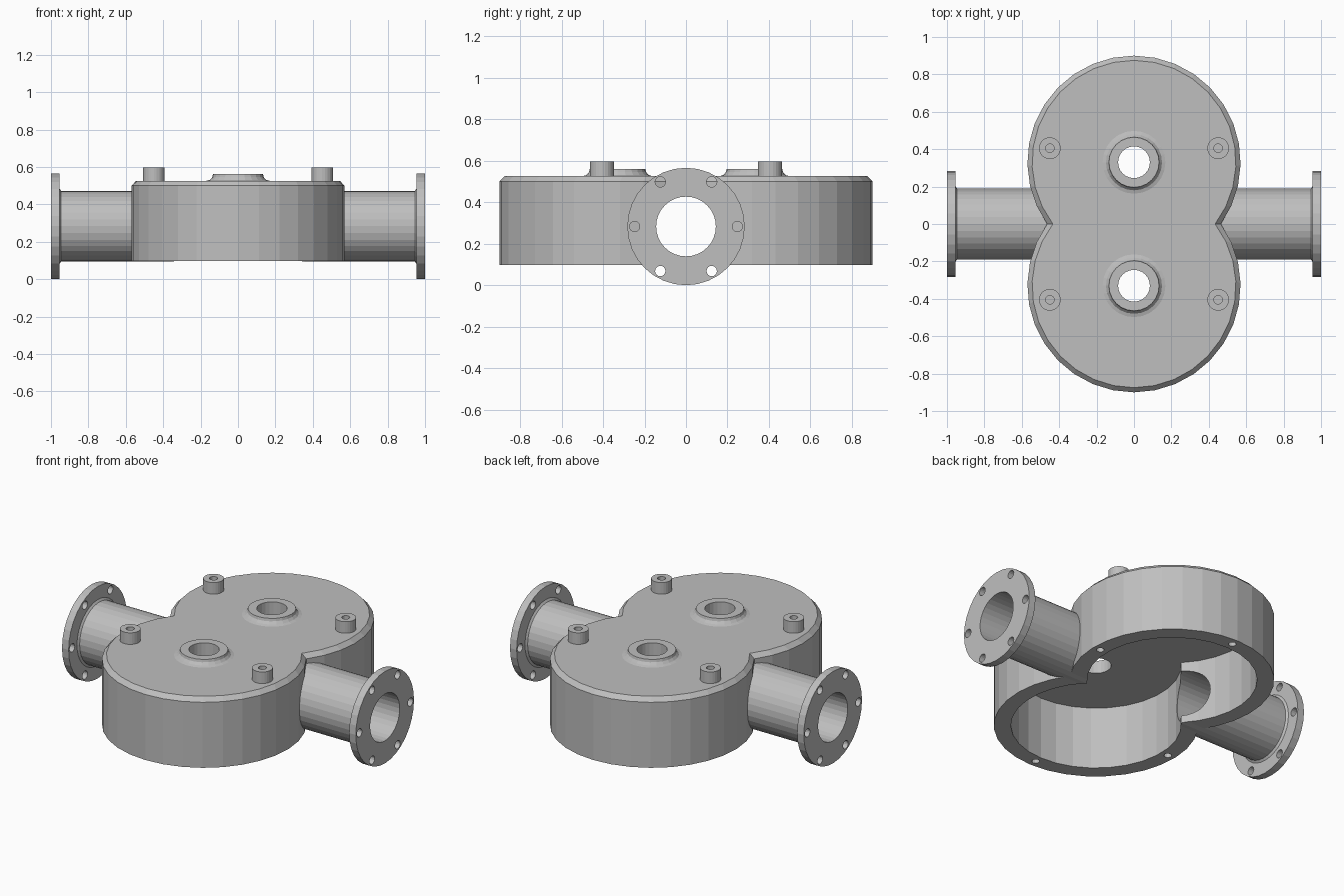
import bpy, bmesh, math
from mathutils import Matrix, Vector

default = bpy.data.objects.get("Cube")
if default:
    bpy.data.objects.remove(default, do_unlink=True)

# Single cast metal colour
metal = bpy.data.materials.new("cast_grey")
metal.use_nodes = True
metal.diffuse_color = (0.52, 0.52, 0.52, 1)
metal.node_tree.nodes["Principled BSDF"].inputs["Base Color"].default_value = (0.52, 0.52, 0.52, 1)

AXIS_Z = 0.283          # height of the port centre line
BOTTOM, TOP = 0.097, 0.526
LOBE_Y = 0.33           # offset of each lobe centre
BORE = 0.144
X_AXIS = Matrix.Rotation(math.pi / 2, 4, 'Y')


def make_object(name, bm):
    bmesh.ops.recalc_face_normals(bm, faces=bm.faces)
    mesh = bpy.data.meshes.new(name)
    bm.to_mesh(mesh)
    bm.free()
    mesh.materials.append(metal)
    ob = bpy.data.objects.new(name, mesh)
    bpy.context.scene.collection.objects.link(ob)
    return ob


def bridge(bm, lower, upper):
    n = len(lower)
    for i in range(n):
        j = (i + 1) % n
        bm.faces.new((lower[i], lower[j], upper[j], upper[i]))


def lobe_outline(radius, steps=22):
    """Two overlapping circles joined at the waist."""
    dip = math.asin(LOBE_Y / radius)
    half = []
    for i in range(steps):
        a = -dip + (math.pi + 2 * dip) * i / steps
        half.append(Vector((radius * math.cos(a), LOBE_Y + radius * math.sin(a), 0)))
    return half + [-p for p in half]


def lobe_solid(name, levels):
    """Stack of (radius, height) double-lobe sections, capped."""
    bm = bmesh.new()
    rings = [[bm.verts.new((p.x, p.y, z)) for p in lobe_outline(r)] for r, z in levels]
    for a, b in zip(rings, rings[1:]):
        bridge(bm, a, b)
    bm.faces.new(rings[0])
    bm.faces.new(rings[-1])
    return make_object(name, bm)


def cylinder(name, radius, start, end, matrix=Matrix(), sides=24):
    bm = bmesh.new()
    bmesh.ops.create_cone(bm, cap_ends=True, segments=sides, radius1=radius, radius2=radius,
                          depth=end - start,
                          matrix=matrix @ Matrix.Translation((0, 0, (start + end) / 2)))
    return make_object(name, bm)


def ring(name, profile, matrix, sides=32):
    """Revolve a closed (radius, height) profile."""
    bm = bmesh.new()
    loops = []
    for r, h in profile:
        loops.append([bm.verts.new(matrix @ Vector((r * math.cos(t), r * math.sin(t), h)))
                      for t in (math.tau * i / sides for i in range(sides))])
    for i, loop in enumerate(loops):
        bridge(bm, loop, loops[(i + 1) % len(loops)])
    return make_object(name, bm)


def combine(target, tool, operation):
    """Apply a boolean and discard the tool."""
    tool.hide_render = True
    mod = target.modifiers.new("cut", 'BOOLEAN')
    mod.operation, mod.object, mod.solver = operation, tool, 'EXACT'
    bpy.context.view_layer.update()
    result = bpy.data.meshes.new_from_object(
        target.evaluated_get(bpy.context.evaluated_depsgraph_get()))
    target.modifiers.clear()
    target.data = result
    bpy.data.objects.remove(tool, do_unlink=True)


def at(x, y, z=0):
    return Matrix.Translation((x, y, z))


# Housing with chamfered top and two port pipes
housing = lobe_solid("housing", [(0.57, BOTTOM), (0.57, 0.5), (0.545, TOP)])
port_axis = at(0, 0, AXIS_Z) @ X_AXIS
combine(housing, cylinder("port_pipes", 0.189, -0.957, 0.957, port_axis, 32), 'UNION')

# Open cavity and port bore
combine(housing, lobe_solid("cavity", [(0.475, 0), (0.475, 0.482)]), 'DIFFERENCE')
combine(housing, cylinder("port_bore", BORE, -1.2, 1.2, port_axis, 32), 'DIFFERENCE')

for s, side in ((1, "back"), (-1, "front")):
    # Shaft hole and raised hub with a fillet at its foot
    combine(housing, cylinder("shaft_hole", 0.085, 0.3, 0.7, at(0, s * LOBE_Y)), 'DIFFERENCE')
    ring(side + "_shaft_hub",
         [(0.085, TOP), (0.168, TOP), (0.15, 0.531), (0.138, 0.545),
          (0.134, 0.561), (0.085, 0.561)], at(0, s * LOBE_Y), 24)
    # Blind screw holes in the bottom rim
    for x, y in ((0, 0.8525), (0.5225, LOBE_Y)):
        combine(housing, cylinder("rim_hole", 0.022, 0, 0.25, at(s * x, s * y), 12), 'DIFFERENCE')

# Four bolt bosses with blind holes
for sx, across in ((1, "left"), (-1, "right")):
    for sy, along in ((1, "back"), (-1, "front")):
        spot = at(sx * 0.45, sy * 0.405)
        boss = cylinder(f"{along}_{across}_boss", 0.058, 0.51, 0.597, spot)
        combine(boss, cylinder("boss_hole", 0.023, 0.54, 0.7, spot, 16), 'DIFFERENCE')

# Bolted flanges at the port ends
for s, side in ((1, "left"), (-1, "right")):
    turn = at(0, 0, AXIS_Z) @ Matrix.Rotation(s * math.pi / 2, 4, 'Y')
    flange = ring(side + "_flange",
                  [(BORE, 0.955), (0.185, 0.943), (0.202, 0.955), (0.283, 0.955),
                   (0.283, 1.0), (BORE, 1.0)], turn)
    for i in range(6):
        a = math.tau * i / 6 + math.pi / 2
        spot = turn @ at(0.248 * math.cos(a), 0.248 * math.sin(a))
        combine(flange, cylinder("bolt_hole", 0.025, 0.9, 1.1, spot, 16), 'DIFFERENCE')
